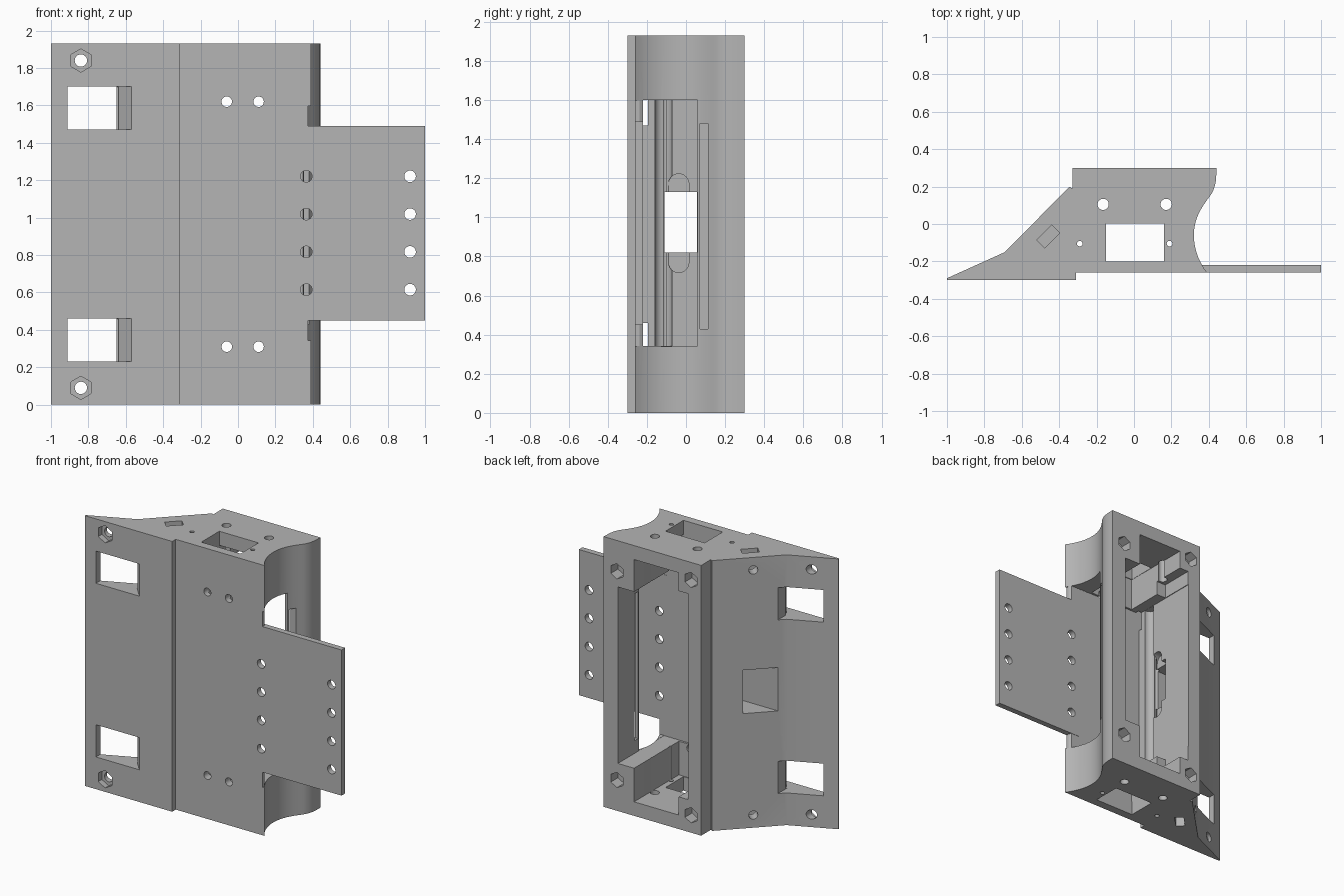
import bpy, bmesh, math
from mathutils import Vector, Matrix
from mathutils.geometry import interpolate_bezier

if "Cube" in bpy.data.objects:
    bpy.data.objects.remove(bpy.data.objects["Cube"])

H = 1.93
MID = H / 2

grey = bpy.data.materials.new("plain_grey")
grey.use_nodes = True
colour = (0.46, 0.46, 0.46, 1)
grey.diffuse_color = colour
grey.node_tree.nodes["Principled BSDF"].inputs["Base Color"].default_value = colour


def make(name, bm):
    bmesh.ops.recalc_face_normals(bm, faces=bm.faces)
    mesh = bpy.data.meshes.new(name)
    bm.to_mesh(mesh)
    bm.free()
    obj = bpy.data.objects.new(name, mesh)
    bpy.context.collection.objects.link(obj)
    mesh.materials.append(grey)
    return obj


def prism(name, outline, z0, z1):
    """Extrude an xy outline between two heights."""
    bm = bmesh.new()
    face = bm.faces.new([bm.verts.new((x, y, z0)) for x, y in outline])
    ext = bmesh.ops.extrude_face_region(bm, geom=[face])
    verts = [v for v in ext["geom"] if isinstance(v, bmesh.types.BMVert)]
    bmesh.ops.translate(bm, vec=(0, 0, z1 - z0), verts=verts)
    return make(name, bm)


def box(name, x0, x1, y0, y1, z0, z1):
    return prism(name, [(x0, y0), (x1, y0), (x1, y1), (x0, y1)], z0, z1)


def rod(name, start, end, radius, sides=24):
    """Cylinder or hexagonal prism between two points."""
    a, b = Vector(start), Vector(end)
    turn = (b - a).to_track_quat('Z', 'Y').to_matrix().to_4x4()
    bm = bmesh.new()
    bmesh.ops.create_cone(bm, cap_ends=True, segments=sides, radius1=radius, radius2=radius,
                          depth=(b - a).length, matrix=Matrix.Translation((a + b) / 2) @ turn)
    return make(name, bm)


def combine(target, tool, operation='DIFFERENCE'):
    mod = target.modifiers.new("combine", 'BOOLEAN')
    mod.operation = operation
    mod.solver = 'EXACT'
    mod.object = tool
    bpy.context.view_layer.objects.active = target
    bpy.ops.object.modifier_apply(modifier=mod.name)
    bpy.data.objects.remove(tool)


# Body profile: flat front, sloped wing, S-curved side
curve = [Vector(p) for p in [(.39, -.26, 0), (.345, -.2, 0), (.32, -.13, 0), (.32, -.06, 0),
                             (.32, .04, 0), (.37, .1, 0), (.41, .155, 0),
                             (.43, .185, 0), (.44, .22, 0), (.44, .27, 0)]]
side = []
for i in (0, 3, 6):
    side += [(p.x, p.y) for p in interpolate_bezier(*curve[i:i + 4], 10)[:-1]]
outline = [(-1, -.3), (-.31, -.3), (-.31, -.26)] + side + [
    (.44, .27), (.44, .3), (-.33, .3), (-.33, .19), (-.345, .2), (-.69, -.15), (-1, -.29)]
body = prism("housing_body", outline, 0, H)

# Central cavity, open at the back, with narrow ends and side pockets
combine(body, box("cavity", -.23, .328, -.22, .4, .34, 1.6))
combine(body, box("cavity_ends", -.152, .2, -.205, .4, .1, H - .1))
combine(body, box("cavity_pocket", -.225, -.1, .06, .4, .23, H - .23))
combine(body, rod("wall_channel", (-.235, -.115, .341), (-.235, -.115, 1.599), .045))

# Opening in the curved side, and the gaps above and below the tab
combine(body, box("side_window", .22, .6, -.221, .06, .341, 1.599))
combine(body, box("side_slit", .25, .6, .072, .112, .43, 1.48))
combine(body, box("front_gap", .375, .6, -.4, -.1, .342, 1.598))

# Flat mounting tab
combine(body, box("mounting_tab", .3, 1, -.26, -.219, .45, 1.49), 'UNION')

# Shaft through the ends, with its round holes
combine(body, box("end_shaft", -.15, .16, -.2, .003, -.1, H + .1))
for x, y, r in [(-.165, .105, .03), (.172, .105, .03), (-.29, -.105, .015), (.19, -.105, .015)]:
    combine(body, rod("end_hole", (x, y, -.1), (x, y, H + .1), r))

# Passage from cavity to sloped wing, with a round-ended recess
combine(body, box("wing_passage", -.9, -.1, -.11, .055, .82, 1.13))
combine(body, box("recess", -.28, -.2, -.09, .015, .77, 1.17))
for z in (.77, 1.17):
    combine(body, rod("recess_end", (-.28, -.0375, z), (-.2, -.0375, z), .0525))

# Features repeated at the bottom and top
for flip in (False, True):
    def h(z):
        return H - z if flip else z

    # Strap window through the wing and its slot into the cavity
    z0, z1 = sorted((h(.23), h(.46)))
    combine(body, prism("strap_window", [(-.912, -.4), (-.57, -.4), (-.57, -.3), (-.65, -.21),
                                         (-.65, .2), (-.912, .2)], z0, z1))
    combine(body, box("strap_slot", -.66, -.2, -.222, -.195, z0 + .001, z1 - .001))

    # Wing screw with front nut trap
    z = h(.09)
    combine(body, rod("wing_screw", (-.84, -.4, z), (-.84, .1, z), .033))
    combine(body, rod("wing_nut", (-.84, -.34, z), (-.84, -.26, z), .062, 6))

    # Angled screw and nut slot open at the end
    combine(body, rod("slope_screw", (-.6, .07, z), (-.42, -.11, z), .03))
    a, b = sorted((h(-.1), h(.15)))
    combine(body, prism("nut_slot", [(-.44, -.005), (-.397, -.048), (-.477, -.128),
                                     (-.52, -.085)], a, b))

    # Hexagonal traps in the back face and front screw holes
    for x, zz in ((.336, .22), (-.25, .125)):
        combine(body, rod("back_nut", (x, .22, h(zz)), (x, .4, h(zz)), .055, 6))
    for x in (-.06, .11):
        combine(body, rod("front_screw", (x, -.4, h(.31)), (x, -.1, h(.31)), .028))

# Two rows of tab holes
for i in range(4):
    z = .615 + i * .202
    for x in (.365, .92):
        combine(body, rod("tab_hole", (x, -.4, z), (x, -.15, z), .031))

bpy.ops.object.select_all(action='DESELECT')
body.select_set(True)
bpy.context.view_layer.objects.active = body
bpy.ops.object.shade_smooth_by_angle(angle=math.radians(25))
